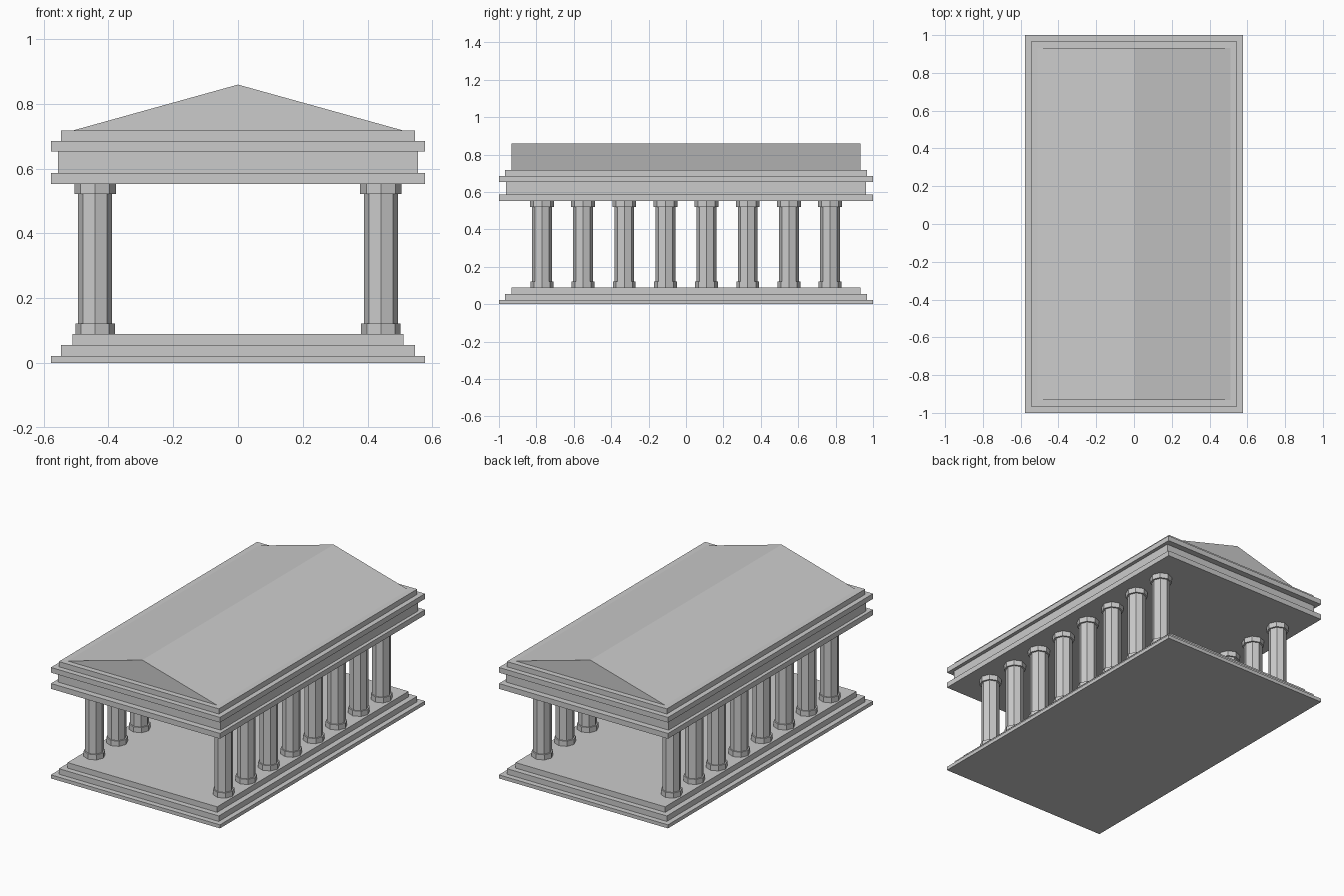
import bpy, bmesh, math

if "Cube" in bpy.data.objects:
    bpy.data.objects.remove(bpy.data.objects["Cube"])


def finish(bm, name):
    bmesh.ops.recalc_face_normals(bm, faces=bm.faces)
    mesh = bpy.data.meshes.new(name)
    bm.to_mesh(mesh)
    bm.free()
    obj = bpy.data.objects.new(name, mesh)
    bpy.context.collection.objects.link(obj)
    return obj


def slab(name, half_x, half_y, z0, z1):
    bm = bmesh.new()
    bmesh.ops.create_cube(bm, size=1)
    for v in bm.verts:
        v.co = (v.co.x * 2 * half_x, v.co.y * 2 * half_y, z1 if v.co.z > 0 else z0)
    return finish(bm, name)


def octagon(bm, x, y, radius, z0, z1):
    ring = [bm.verts.new((x + radius * math.cos(i * math.pi / 4),
                          y + radius * math.sin(i * math.pi / 4), z0)) for i in range(8)]
    base = bm.faces.new(ring)
    ext = bmesh.ops.extrude_face_region(bm, geom=[base], use_keep_orig=True)
    for v in ext["geom"]:
        if isinstance(v, bmesh.types.BMVert):
            v.co.z = z1


# Stepped platform
slab("bottom_step", 0.577, 1.0, 0.0, 0.022)
slab("middle_step", 0.546, 0.967, 0.022, 0.056)
slab("top_step", 0.511, 0.933, 0.056, 0.09)

# Two rows of eight columns: base, shaft, capital
for side, x in (("left", -0.441), ("right", 0.441)):
    for i in range(8):
        bm = bmesh.new()
        y = -0.77 + 0.22 * i
        octagon(bm, x, y, 0.061, 0.09, 0.122)
        octagon(bm, x, y, 0.053, 0.122, 0.521)
        octagon(bm, x, y, 0.064, 0.521, 0.553)
        finish(bm, f"{side}_column_{i + 1}")

# Beams above the columns
slab("lower_ledge", 0.577, 1.0, 0.553, 0.586)
slab("frieze", 0.555, 0.962, 0.586, 0.653)
slab("upper_ledge", 0.577, 1.0, 0.653, 0.685)
slab("roof_base", 0.546, 0.967, 0.685, 0.717)

# Gabled roof prism
bm = bmesh.new()
gable = bm.faces.new([bm.verts.new((x, -0.933, z))
                      for x, z in ((-0.511, 0.717), (0.511, 0.717), (0, 0.859))])
ext = bmesh.ops.extrude_face_region(bm, geom=[gable], use_keep_orig=True)
for v in ext["geom"]:
    if isinstance(v, bmesh.types.BMVert):
        v.co.y = 0.933
finish(bm, "gable_roof")
